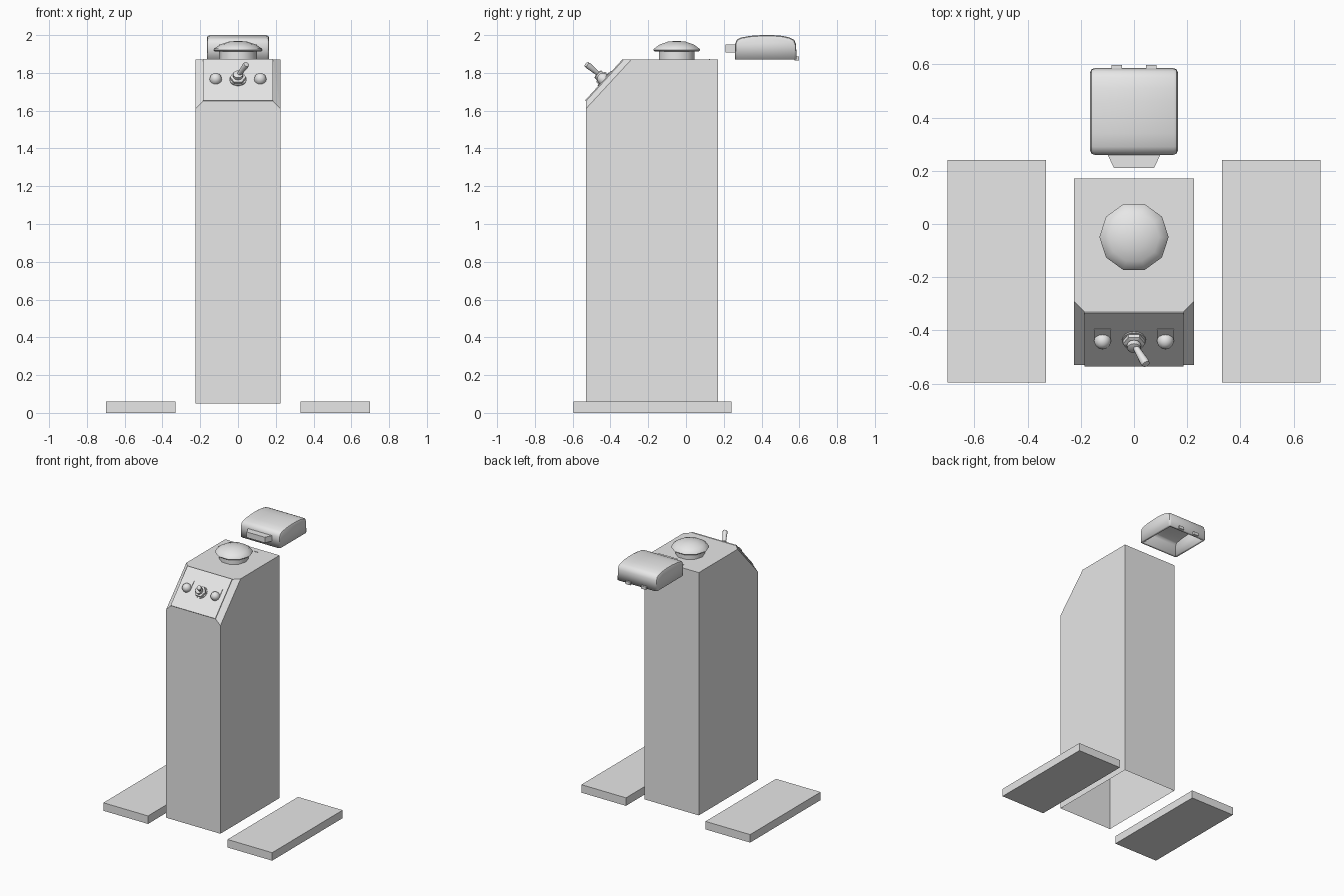
import bpy, bmesh, math
from mathutils import Vector, Matrix

cube = bpy.data.objects.get("Cube")
if cube:
    bpy.data.objects.remove(cube)

grey = bpy.data.materials.new("plain_grey")
grey.use_nodes = True
grey.diffuse_color = (0.8, 0.8, 0.8, 1)
grey.node_tree.nodes["Principled BSDF"].inputs["Base Color"].default_value = (0.8, 0.8, 0.8, 1)

# Frame of the sloped control panel: local z points out of it, local y up along it
low, high = Vector((0, -0.53, 1.65)), Vector((0, -0.33, 1.87))
up = (high - low).normalized()
out = Vector((1, 0, 0)).cross(up)
PANEL = Matrix.Translation((low + high) / 2) @ Matrix((Vector((1, 0, 0)), up, out)).transposed().to_4x4()
PANEL_LENGTH = (high - low).length


def finish(name, bm, matrix=None, smooth=False):
    if matrix:
        bm.transform(matrix)
    bmesh.ops.recalc_face_normals(bm, faces=bm.faces)
    mesh = bpy.data.meshes.new(name)
    bm.to_mesh(mesh)
    bm.free()
    mesh.materials.append(grey)
    obj = bpy.data.objects.new(name, mesh)
    bpy.context.collection.objects.link(obj)
    if smooth:
        bpy.ops.object.select_all(action='DESELECT')
        obj.select_set(True)
        bpy.context.view_layer.objects.active = obj
        bpy.ops.object.shade_smooth_by_angle(angle=math.radians(40))
    return obj


def box(name, lo, hi, matrix=None):
    bm = bmesh.new()
    bmesh.ops.create_cube(bm, size=1)
    for v in bm.verts:
        v.co = [a + (b - a) * (c + 0.5) for a, b, c in zip(lo, hi, v.co)]
    return finish(name, bm, matrix)


def prism(bm, outline, shift):
    face = bm.faces.new([bm.verts.new(p) for p in outline])
    new = bmesh.ops.extrude_face_region(bm, geom=[face], use_keep_orig=True)["geom"]
    bmesh.ops.translate(bm, vec=shift, verts=[g for g in new if isinstance(g, bmesh.types.BMVert)])


def lathe(name, profile, sides, matrix=None, smooth=True):
    bm = bmesh.new()
    rings = []
    for r, z in profile:
        if r == 0:
            rings.append([bm.verts.new((0, 0, z))] * sides)
        else:
            rings.append([bm.verts.new((r * math.cos(math.tau * i / sides),
                                        r * math.sin(math.tau * i / sides), z)) for i in range(sides)])
    for a, b in zip(rings, rings[1:]):
        for i in range(sides):
            j = (i + 1) % sides
            bm.faces.new(list(dict.fromkeys((a[i], a[j], b[j], b[i]))))
    return finish(name, bm, matrix, smooth)


# Pedestal: open-bottomed column with a sloped front and chamfered slope edges
bm = bmesh.new()
for s in (-1, 1):
    for y, z in ((-0.53, 0.05), (0.17, 0.05), (0.17, 1.87), (-0.29, 1.87), (-0.53, 1.61)):
        bm.verts.new((s * 0.225, y, z))
    for p in (low, high):
        bm.verts.new((s * 0.185, p.y, p.z))
bmesh.ops.convex_hull(bm, input=bm.verts)
bmesh.ops.dissolve_limit(bm, angle_limit=0.03, verts=bm.verts, edges=bm.edges)
bm.normal_update()
bottom = [f for f in bm.faces if all(v.co.z < 0.06 for v in f.verts)]
bmesh.ops.delete(bm, geom=bottom, context='FACES_ONLY')
finish("pedestal", bm)

# Control panel plate
half = PANEL_LENGTH / 2
box("control_panel", (-0.185, -half, -0.002), (0.185, half, 0.006), PANEL)

# Foot platforms, indicator lamps and hinge slots on both sides
for side, s in (("right", -1), ("left", 1)):
    box(side + "_foot_platform", (s * 0.515 - 0.185, -0.595, 0), (s * 0.515 + 0.185, 0.24, 0.06))
    box(side + "_lamp_plate", (s * 0.118 - 0.032, 0, 0.004), (s * 0.118 + 0.032, 0.06, 0.01), PANEL)
    dome = [(0.032, 0.004), (0.032, 0.012)]
    dome += [(0.032 * math.cos(a), 0.012 + 0.032 * math.sin(a)) for a in (0.4, 0.8, 1.2)] + [(0, 0.044)]
    lathe(side + "_lamp", dome, 16, PANEL @ Matrix.Translation((s * 0.118, 0, 0)))
    box(side + "_hinge_slot", (s * 0.065 - 0.013, 0.122, 1.868), (s * 0.065 + 0.013, 0.128, 1.873))
    box(side + "_cover_hinge", (s * 0.065 - 0.02, 0.575, 1.866), (s * 0.065 + 0.02, 0.598, 1.888))

# Toggle switch: washer, hex nut, threaded collar and tilted lever
lathe("switch_washer", [(0.045, 0.004), (0.045, 0.012), (0, 0.012)], 16, PANEL)
lathe("switch_nut", [(0.042, 0.012), (0.042, 0.028), (0.03, 0.032), (0, 0.032)], 6, PANEL, False)
lathe("switch_collar", [(0.026, 0.03), (0.026, 0.05), (0.016, 0.054), (0, 0.054)], 12, PANEL)
base, tip = Vector((0, -0.452, 1.785)), Vector((0.047, -0.53, 1.848))
tilt = Matrix.Translation(base) @ (tip - base).to_track_quat('Z', 'Y').to_matrix().to_4x4()
length = (tip - base).length
lathe("switch_lever", [(0.01, 0), (0.017, length - 0.02), (0.015, length - 0.005), (0, length)], 12, tilt)

# Push button: stem and shallow ten-sided cap
at_button = Matrix.Translation((0, -0.049, 1.87))
lathe("button_stem", [(0.1, 0), (0.1, 0.05)], 10, at_button)
lathe("button_cap", [(0, 0.042), (0.12, 0.042), (0.13, 0.05), (0.127, 0.058), (0.095, 0.08),
                     (0.05, 0.095), (0, 0.1)], 10, at_button)

# Detached flip cover: arched shell, open underneath
bm = bmesh.new()
side_profile = [(0.26, 1.87), (0.26, 1.955), (0.27, 1.976), (0.29, 1.987), (0.34, 1.996), (0.4, 2.0),
                (0.46, 2.0), (0.51, 1.996), (0.55, 1.987), (0.573, 1.975), (0.583, 1.95), (0.585, 1.87)]
prism(bm, [(-0.165, y, z) for y, z in side_profile], (0.33, 0, 0))
bmesh.ops.delete(bm, geom=[f for f in bm.faces if all(v.co.z < 1.871 for v in f.verts)], context='FACES_ONLY')
rims = [e for e in bm.edges if abs(e.verts[0].co.x - e.verts[1].co.x) < 0.001 and len(e.link_faces) == 2]
bmesh.ops.bevel(bm, geom=rims, offset=0.016, segments=2, profile=0.5, affect='EDGES')
cover = finish("flip_cover", bm, smooth=True)
shell = cover.modifiers.new("shell", 'SOLIDIFY')
shell.thickness = 0.02
shell.offset = -1

# Tapered finger tab on the cover
bm = bmesh.new()
prism(bm, [(-0.1, 0.262, 1.908), (0.1, 0.262, 1.908), (0.075, 0.21, 1.908), (-0.075, 0.21, 1.908)], (0, 0, 0.042))
finish("cover_tab", bm)
